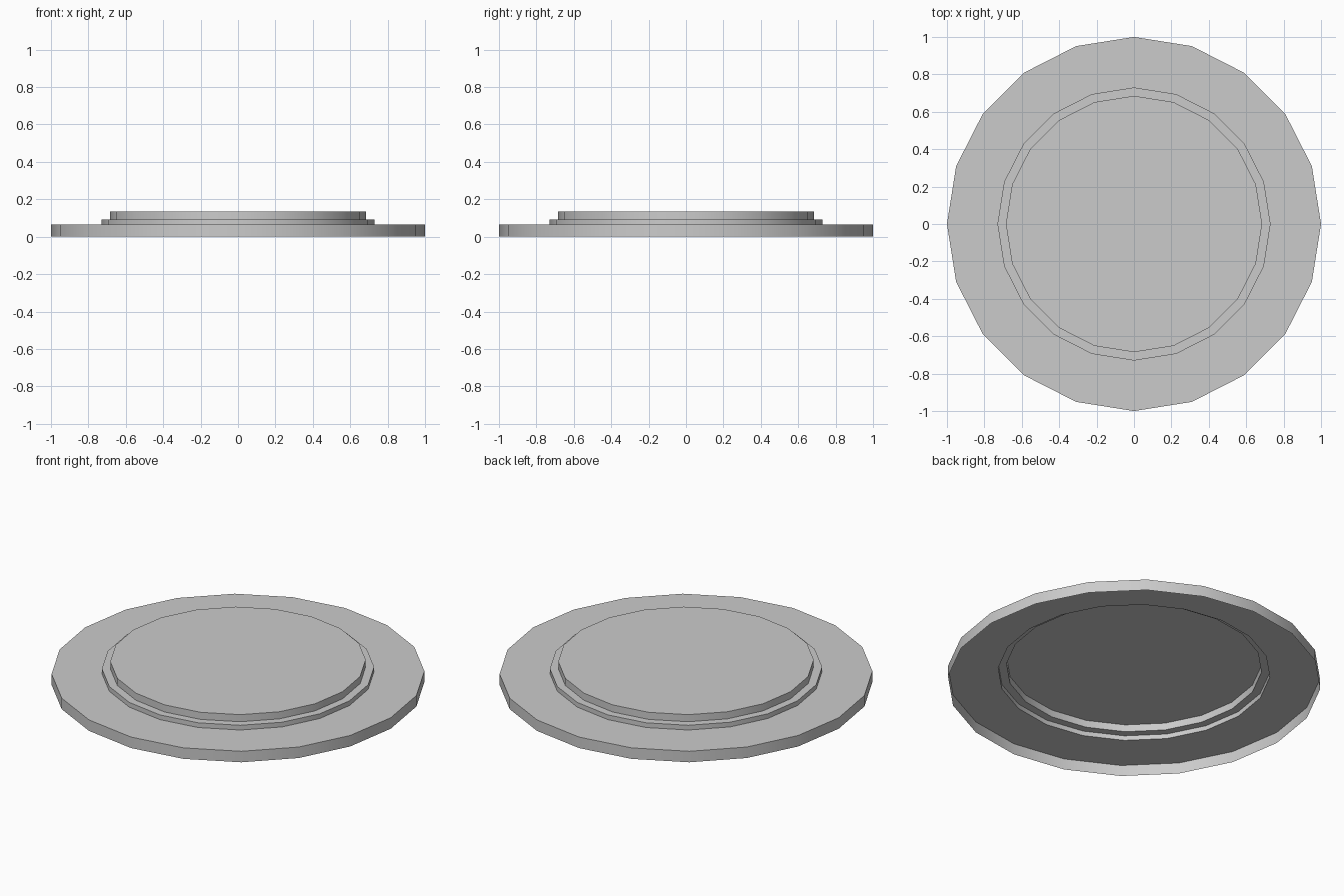
import bpy, bmesh, math

if "Cube" in bpy.data.objects:
    bpy.data.objects.remove(bpy.data.objects["Cube"])

SIDES = 20
# stepped profile (radius, height), open underneath
PROFILE = [(1.0, 0.0), (1.0, 0.065), (0.73, 0.065), (0.73, 0.093),
           (0.685, 0.093), (0.685, 0.135)]

bm = bmesh.new()
rings = []
for r, z in PROFILE:
    rings.append([bm.verts.new((r * math.cos(2 * math.pi * i / SIDES),
                                r * math.sin(2 * math.pi * i / SIDES), z))
                  for i in range(SIDES)])

# walls and ledges
for lower, upper in zip(rings, rings[1:]):
    for i in range(SIDES):
        j = (i + 1) % SIDES
        bm.faces.new((lower[i], lower[j], upper[j], upper[i]))

# flat top
bm.faces.new(rings[-1])

mesh = bpy.data.meshes.new("stepped_disc")
bm.to_mesh(mesh)
bm.free()
disc = bpy.data.objects.new("stepped_disc", mesh)
bpy.context.collection.objects.link(disc)

# smooth round the rim, sharp at the steps
bpy.context.view_layer.objects.active = disc
disc.select_set(True)
bpy.ops.object.shade_smooth_by_angle(angle=math.radians(30))
